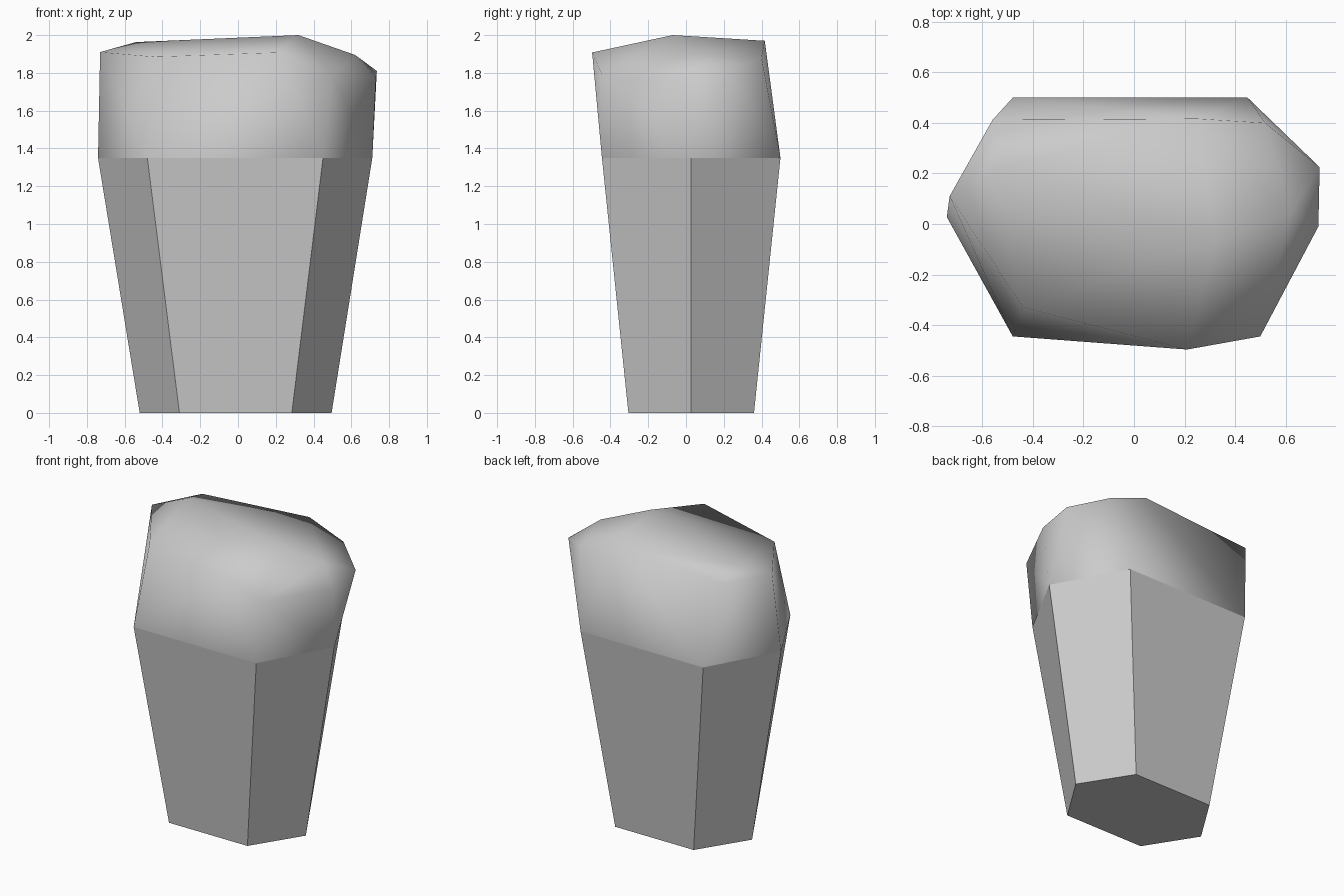
import bpy, bmesh

cube = bpy.data.objects.get("Cube")
if cube:
    bpy.data.objects.remove(cube, do_unlink=True)

# One plain grey for everything
grey = bpy.data.materials.new("light_grey")
grey.use_nodes = True
colour = (0.6, 0.6, 0.6, 1)
grey.diffuse_color = colour
bsdf = next(n for n in grey.node_tree.nodes if n.type == 'BSDF_PRINCIPLED')
bsdf.inputs["Base Color"].default_value = colour


def hexagon(x0, x1, tip, y0, y1, z):
    """Stretched hexagon with its points on the x axis."""
    cx, cy = (x0 + x1) / 2, (y0 + y1) / 2
    return [(x0, y0, z), (x1, y0, z), (cx + tip, cy, z),
            (x1, y1, z), (x0, y1, z), (cx - tip, cy, z)]


def add_object(name, bm, smooth):
    bmesh.ops.recalc_face_normals(bm, faces=bm.faces)
    for face in bm.faces:
        face.smooth = smooth
    mesh = bpy.data.meshes.new(name)
    bm.to_mesh(mesh)
    bm.free()
    mesh.materials.append(grey)
    obj = bpy.data.objects.new(name, mesh)
    bpy.context.collection.objects.link(obj)
    return obj


foot = hexagon(-0.31, 0.285, 0.508, -0.305, 0.36, 0)
shoulder = hexagon(-0.48, 0.45, 0.726, -0.445, 0.5, 1.35)

# Tapered hexagonal column, flat faced
bm = bmesh.new()
low = [bm.verts.new(p) for p in foot]
high = [bm.verts.new(p) for p in shoulder]
bm.faces.new(low)
for i in range(len(low)):
    j = (i + 1) % len(low)
    bm.faces.new((low[i], low[j], high[j], high[i]))
add_object("tapered_column", bm, False)

# Rounded, uneven cap: a skin stretched over the shoulder, rim and crown
rim = [(-0.73, 0.11, 1.91), (-0.44, -0.33, 1.885), (0.21, -0.497, 1.908),
       (0.5, -0.445, 1.79), (0.73, -0.01, 1.77), (0.735, 0.225, 1.81),
       (0.52, 0.4, 1.88), (0.25, 0.417, 1.97), (-0.56, 0.412, 1.915)]
crown = [(-0.54, 0.22, 1.963), (0.32, -0.07, 2.0), (0.62, 0.04, 1.895)]
bm = bmesh.new()
for p in shoulder + rim + crown:
    bm.verts.new(p)
bmesh.ops.convex_hull(bm, input=bm.verts)
underside = [f for f in bm.faces if all(v.co.z < 1.36 for v in f.verts)]
bmesh.ops.delete(bm, geom=underside, context='FACES')
add_object("rounded_cap", bm, True)
